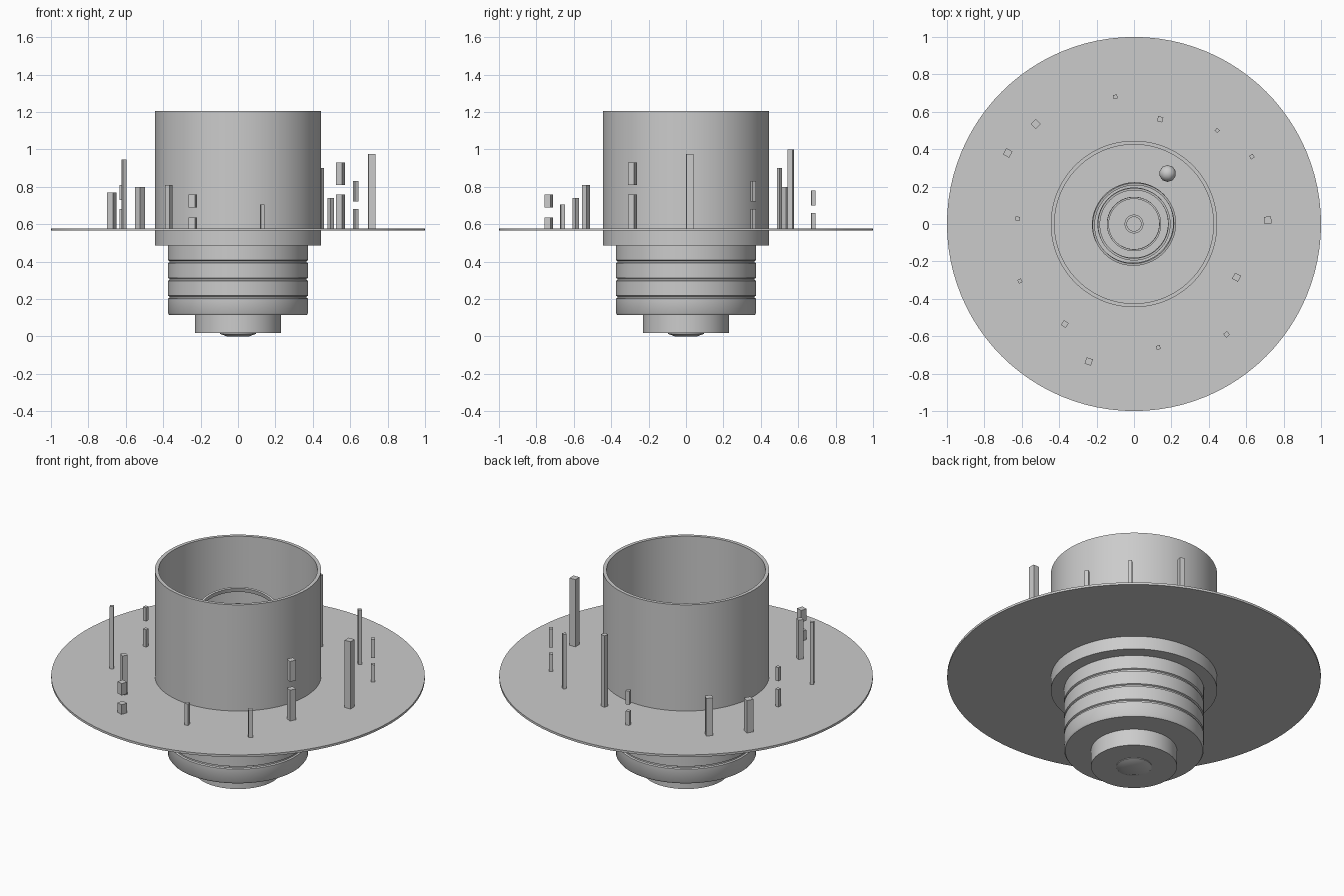
import bpy, bmesh, math
from mathutils import Matrix

if "Cube" in bpy.data.objects:
    bpy.data.objects.remove(bpy.data.objects["Cube"])


def finish(name, bm, smooth=True):
    bmesh.ops.recalc_face_normals(bm, faces=bm.faces)
    me = bpy.data.meshes.new(name)
    bm.to_mesh(me)
    bm.free()
    ob = bpy.data.objects.new(name, me)
    bpy.context.collection.objects.link(ob)
    if smooth:
        bpy.ops.object.select_all(action='DESELECT')
        bpy.context.view_layer.objects.active = ob
        ob.select_set(True)
        bpy.ops.object.shade_smooth_by_angle(angle=math.radians(35))
    return ob


def lathe(name, profile, closed=False, n=96):
    """Revolve (radius, z) points about z; open profiles start and end on the axis."""
    bm = bmesh.new()
    vs = [bm.verts.new((r, 0, z)) for r, z in profile]
    pairs = list(zip(vs, vs[1:])) + ([(vs[-1], vs[0])] if closed else [])
    edges = [bm.edges.new(p) for p in pairs]
    bmesh.ops.spin(bm, geom=vs + edges, cent=(0, 0, 0), axis=(0, 0, 1),
                   angle=2 * math.pi, steps=n, use_merge=True)
    bmesh.ops.remove_doubles(bm, verts=bm.verts, dist=1e-5)
    return finish(name, bm)


def ring(name, r_in, r_out, z0, z1):
    return lathe(name, [(r_in, z0), (r_out, z0), (r_out, z1), (r_in, z1)], True)


# Wide platform disc
lathe("platform_disc", [(0, .565), (1, .565), (1, .578), (0, .578)])

# Tall open drum passing through the platform
ring("outer_drum", .425, .445, .487, 1.205)

# Grooved lower body
profile = [(0, .115), (.368, .115), (.375, .125)]
for z in (.21, .305, .40):
    profile += [(.375, z - .008), (.367, z - .004), (.367, z + .004), (.375, z + .008)]
profile += [(.375, .487), (.44, .487), (.44, .50), (0, .50)]
lathe("grooved_body", profile)

# Bottom foot with a shallow tapered cap
lathe("foot", [(0, .017), (.23, .017), (.23, .12), (0, .12)])
lathe("foot_cap", [(0, 0), (.06, 0), (.085, .010), (.095, .013), (.095, .02), (0, .02)])

# Nested tilted rings inside the drum: outer radius, thickness, height, tilt
tilt_axis = (.82, .57, 0)
for i, (r, t, z, a) in enumerate([(.225, .012, .94, 13), (.195, .012, .88, 8),
                                  (.145, .010, .80, 4), (.05, .012, .74, 0)]):
    ob = ring(f"core_ring_{i + 1}", r - t, r, -.012, .012)
    ob.matrix_world = (Matrix.Translation((0, 0, z)) @
                       Matrix.Rotation(math.radians(a), 4, tilt_axis))

# Small sphere beside the rings
bm = bmesh.new()
bmesh.ops.create_icosphere(bm, subdivisions=2, radius=.045,
                           matrix=Matrix.Translation((.18, .27, .623)))
finish("small_sphere", bm)

# Standing posts around the platform: x, y, width, (bottom, top) spans
G = .578
posts = [
    (-.675, .38, .038, [(G, .77)]),
    (-.525, .535, .038, [(G, .80)]),
    (-.10, .68, .022, [(G, .66), (.70, .78)]),
    (.14, .56, .028, [(G, 1.0)]),
    (.445, .50, .020, [(G, .90)]),
    (.63, .36, .022, [(G, .68), (.72, .83)]),
    (.715, .02, .038, [(G, .975)]),
    (.548, -.285, .036, [(G, .76), (.81, .93)]),
    (.495, -.59, .025, [(G, .74)]),
    (.13, -.66, .021, [(G, .705)]),
    (-.242, -.735, .036, [(G, .635), (.69, .76)]),
    (-.37, -.535, .030, [(G, .81)]),
    (-.61, -.305, .021, [(G, .945)]),
    (-.622, .028, .022, [(G, .68), (.73, .81)]),
]
for i, (x, y, w, spans) in enumerate(posts):
    bm = bmesh.new()
    for z0, z1 in spans:
        m = (Matrix.Translation((x, y, (z0 + z1) / 2)) @
             Matrix.Rotation(math.atan2(y, x), 4, 'Z') @
             Matrix.Diagonal((w, w, z1 - z0, 1)))
        bmesh.ops.create_cube(bm, size=1, matrix=m)
    finish(f"post_{i + 1}", bm, smooth=False)
